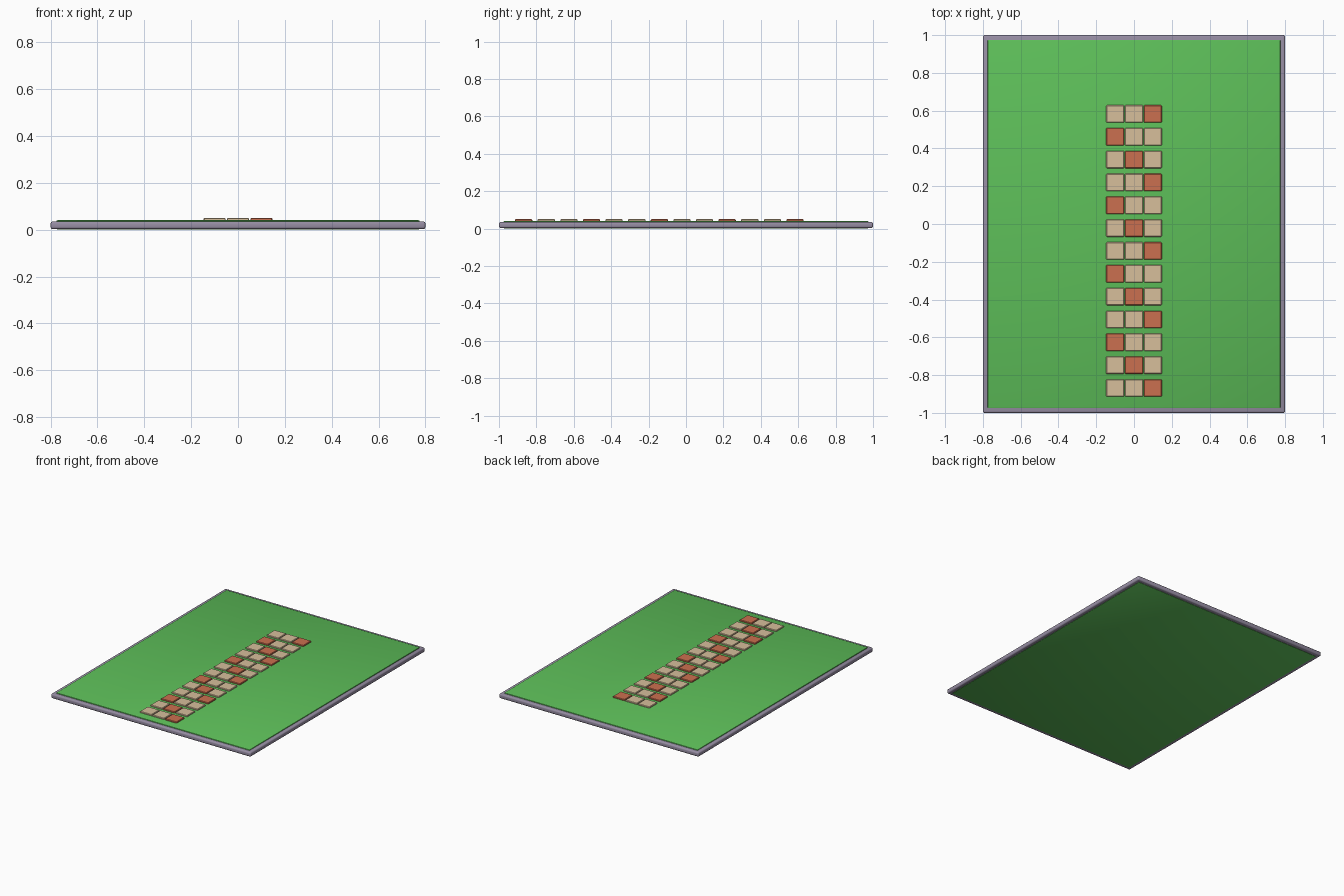
import bpy

if "Cube" in bpy.data.objects:
    bpy.data.objects.remove(bpy.data.objects["Cube"])


def material(name, rgb):
    m = bpy.data.materials.new(name)
    m.diffuse_color = (*rgb, 1)
    m.use_nodes = True
    m.node_tree.nodes["Principled BSDF"].inputs["Base Color"].default_value = m.diffuse_color
    return m


GREEN = material("grass green", (0.11, 0.52, 0.10))
STONE = material("grey purple stone", (0.31, 0.27, 0.37))
TAN = material("tan paving", (0.68, 0.52, 0.33))
TERRACOTTA = material("terracotta paving", (0.60, 0.16, 0.08))


def box(name, x, y, z0, z1, sx, sy, mat, bevel, segments=2):
    """Bevelled slab given by its centre, bottom, top and footprint."""
    bpy.ops.mesh.primitive_cube_add(size=1, location=(x, y, (z0 + z1) / 2))
    ob = bpy.context.object
    ob.name = name
    ob.scale = (sx, sy, z1 - z0)
    bpy.ops.object.transform_apply(location=False, rotation=False, scale=True)
    ob.data.materials.append(mat)
    mod = ob.modifiers.new("soft edges", "BEVEL")
    mod.width = bevel
    mod.segments = segments
    bpy.ops.object.modifier_apply(modifier=mod.name)
    bpy.ops.object.shade_smooth_by_angle(angle=0.6)
    return ob


# Stone border, with the lawn slab showing above and below it
box("border", 0, 0, 0.003, 0.035, 1.6, 2.0, STONE, 0.009, 3)
box("lawn", 0, 0, 0.0, 0.041, 1.55, 1.95, GREEN, 0.005)

# Paving path: 13 rows of 3, the terracotta tile shifts one column each row
for row in range(13):
    for col in range(3):
        mat = TERRACOTTA if col == 2 - row % 3 else TAN
        box(f"paving_{row}_{col}", (col - 1) * 0.1, -0.868 + row * 0.1209,
            0.038, 0.050, 0.094, 0.092, mat, 0.003, 1)
